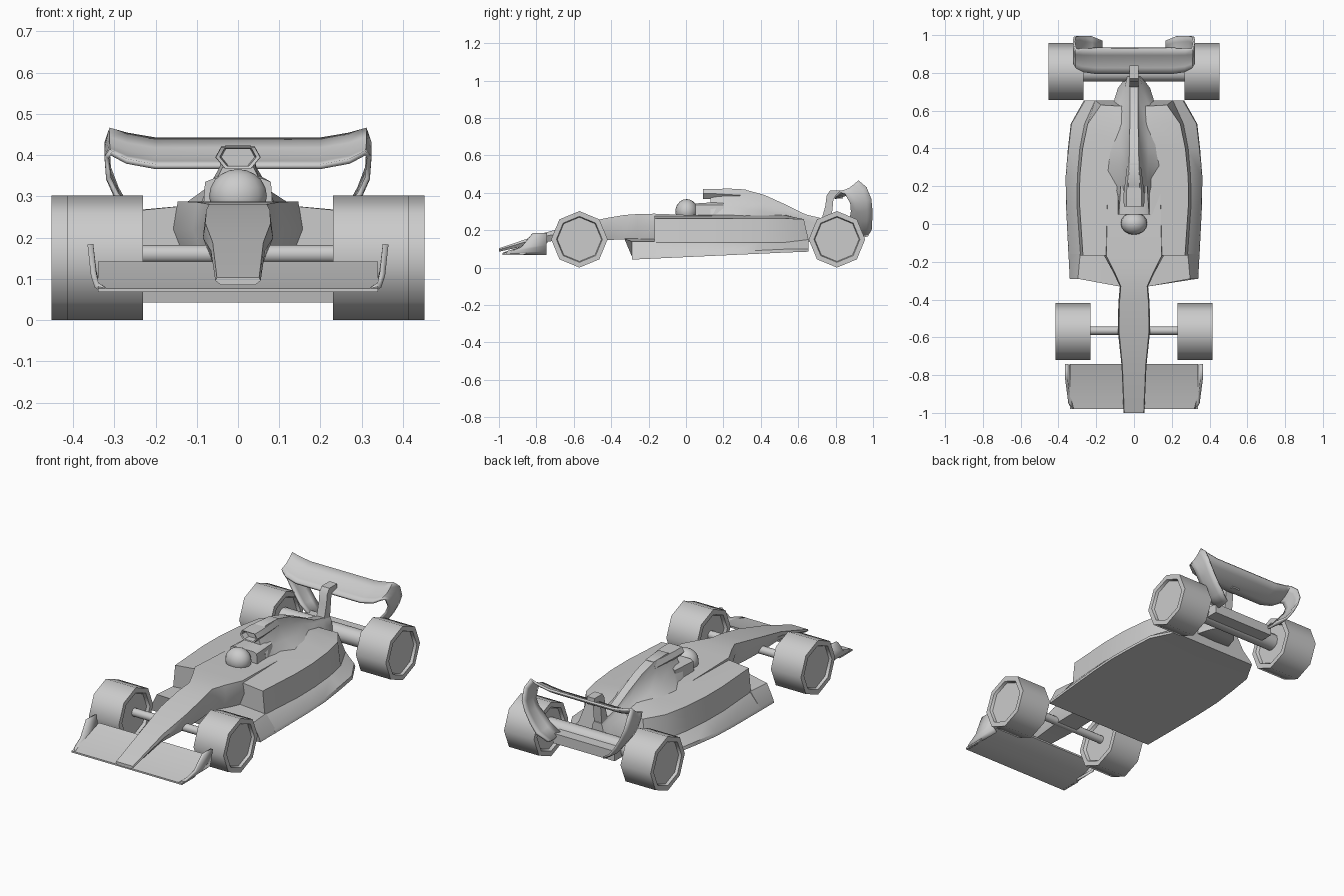
import bpy, bmesh, math

if "Cube" in bpy.data.objects:
    bpy.data.objects.remove(bpy.data.objects["Cube"])


def finish(name, bm, angle=35):
    bmesh.ops.recalc_face_normals(bm, faces=bm.faces[:])
    me = bpy.data.meshes.new(name)
    bm.to_mesh(me)
    bm.free()
    ob = bpy.data.objects.new(name, me)
    bpy.context.collection.objects.link(ob)
    bpy.ops.object.select_all(action='DESELECT')
    ob.select_set(True)
    bpy.context.view_layer.objects.active = ob
    bpy.ops.object.shade_smooth_by_angle(angle=math.radians(angle))
    return ob


def loft(name, rings, angle=35):
    """Skin closed rings of 3D points, capping both ends."""
    bm = bmesh.new()
    vs = [[bm.verts.new(p) for p in r] for r in rings]
    n = len(vs[0])
    for a, b in zip(vs, vs[1:]):
        for i in range(n):
            j = (i + 1) % n
            bm.faces.new((a[i], a[j], b[j], b[i]))
    bm.faces.new(vs[0])
    bm.faces.new(vs[-1])
    return finish(name, bm, angle)


def sym(y, half):
    """Full ring from a half section of (x, z) or (x, z, dy), bottom to top."""
    pts = [(p[0], y + (p[2] if len(p) > 2 else 0), p[1]) for p in half]
    return pts + [(-x, b, z) for x, b, z in reversed(pts) if x > 0]


def strip(name, rows, thick, steps=4):
    """Thin curved plate between front and rear edges: rows of (x, yf, zf, yr, zr)."""
    bm = bmesh.new()
    grid = []
    for x, yf, zf, yr, zr in rows:
        line = []
        for k in range(steps + 1):
            t = k / steps
            sag = -0.012 * math.sin(math.pi * t) if steps > 1 else 0
            line.append(bm.verts.new((x, yf + (yr - yf) * t, zf + (zr - zf) * t + sag)))
        grid.append(line)
    for a, b in zip(grid, grid[1:]):
        for k in range(steps):
            bm.faces.new((a[k], b[k], b[k + 1], a[k + 1]))
    ob = finish(name, bm, 50)
    mod = ob.modifiers.new("thickness", 'SOLIDIFY')
    mod.thickness, mod.offset = thick, 0
    return ob


def turned(name, y, z, profile, sides=8):
    """Lathe around the x axis: profile of (x, radius)."""
    rings = []
    for x, r in profile:
        rings.append([(x, y + r * math.sin(2 * math.pi * i / sides),
                       z + r * math.cos(2 * math.pi * i / sides)) for i in range(sides)])
    return loft(name, rings, 50)


def box(name, x, y0, y1, z0, z1):
    return loft(name, [sym(y, [(x, z0), (x, z1)]) for y in (y0, y1)])


# Eight-sided wheels with recessed hubs, and axles
for s, side in ((-1, "left"), (1, "right")):
    for end, y, xi, xo in (("front", -0.57, 0.23, 0.415), ("rear", 0.807, 0.267, 0.452)):
        prof = [(xi + .015, .115), (xi, .123), (xi, .151), (xo, .151), (xo, .123), (xo - .015, .118)]
        turned(f"{end}_wheel_{side}", y, 0.151, [(s * x, r) for x, r in prof])
turned("front_axle", -0.565, 0.16, [(-.25, .022), (.25, .022)], 12)
turned("rear_axle", 0.80, 0.165, [(-.285, .046), (.285, .046)], 12)
box("rear_beam", 0.19, 0.80, 0.90, 0.13, 0.185)

# Nose and front chassis: y, half width, bottom, top
nose = [(-1, .055, .085, .103), (-.75, .066, .14, .188), (-.57, .085, .145, .235),
        (-.42, .083, .148, .266), (-.33, .075, .15, .281), (-.26, .108, .12, .286),
        (-.17, .157, .12, .288), (.2, .15, .12, .275)]
loft("nose", [sym(y, [(w * .75, zb), (w, zb + (zt - zb) * .6), (w * .93, zt)])
              for y, w, zb, zt in nose])


def floor_z(y):
    return .056 + .046 * y


# Side pods with flared floor: y, pod top half width, pod foot, floor edge
pods = [(-.168, .27, .283, .347), (.1, .288, .302, .36), (.25, .287, .3, .362),
        (.4, .272, .287, .35), (.53, .245, .262, .335)]
rings = [sym(y, [(0, floor_z(y)), (xo, floor_z(y)), (xo - .004, floor_z(y) + .018),
                 (xf, .135), (xt, .263), (.1, .28), (0, .285)]) for y, xt, xf, xo in pods]
rings.append(sym(.655, [(0, .085), (.265, .085), (.258, .1), (.205, .15), (.175, .258, -.025),
                        (.09, .26, -.03), (0, .26, -.03)]))
loft("side_pods", rings)

# Low front shelf of the floor
shelf = []
for y, xo, xf, lift in ((-.29, .34, .297, .04), (-.16, .347, .285, 0)):
    z = floor_z(y)
    shelf.append(sym(y, [(0, z), (xo, z), (xo - .004, z + .018), (xf, .14),
                         (.08, .155, -lift), (0, .155, -lift)]))
loft("floor_front", shelf)

# Engine cover running down to the tail: y, then half section
cover = [(.13, [(.085, .26), (.075, .32), (.05, .345), (.03, .385)]),
         (.2, [(.1, .26), (.07, .325), (.045, .37), (.03, .424)]),
         (.31, [(.16, .26), (.075, .315), (.038, .375), (.026, .418)]),
         (.42, [(.165, .25), (.075, .3), (.033, .35), (.024, .388)]),
         (.53, [(.15, .23), (.075, .275), (.03, .308), (.022, .338)]),
         (.64, [(.11, .14), (.075, .25), (.03, .27), (.022, .284)]),
         (.72, [(.085, .14), (.05, .23), (.03, .25), (.022, .265)]),
         (.78, [(.04, .15), (.035, .21), (.03, .235), (.022, .25)])]
loft("engine_cover", [sym(y, h) for y, h in cover], 40)

# Air intake with a recessed mouth
hexa = [(.032, .368), (.054, .395), (.04, .42)]


def intake(y, k):
    return sym(y, [(x * k, .397 + (z - .397) * k) for x, z in hexa])


loft("air_intake", [intake(.13, .75), intake(.095, .82), intake(.092, 1), intake(.16, 1.02),
                    sym(.32, [(.02, .36), (.035, .385), (.024, .417)])])

# Headrest and helmet
loft("headrest", [sym(.05, [(.085, .26), (.08, .335), (.06, .343)]),
                  sym(.2, [(.085, .26), (.07, .335), (.05, .352)])])
bm = bmesh.new()
bmesh.ops.create_uvsphere(bm, u_segments=16, v_segments=10, radius=1)
for v in bm.verts:
    v.co = (v.co.x * .07, v.co.y * .06 + .003, v.co.z * .065 + .301)
finish("helmet", bm, 60)

# Front wing plane and its raised end plates
wing = [(-.98, .068), (-.98, .077), (-.86, .1), (-.74, .142), (-.74, .132), (-.87, .068)]
loft("front_wing", [[(x, y, z) for y, z in wing] for x in (-.34, .34)])
for s, side in ((-1, "left"), (1, "right")):
    strip(f"front_end_plate_{side}", [(s * .325, -.98, .073, -.745, .073),
                                      (s * .343, -.95, .085, -.745, .09),
                                      (s * .35, -.88, .11, -.745, .12),
                                      (s * .358, -.82, .184, -.742, .184)], .014, 1)

# Rear wing: one ribbon curling down into the end plates and back inwards
half = [(.2, .795, .372, .93, .438), (.27, .805, .385, .928, .45), (.308, .825, .405, .925, .463),
        (.318, .85, .395, .965, .43), (.314, .878, .345, .99, .37), (.295, .882, .305, .995, .32),
        (.262, .876, .265, .995, .26), (.225, .87, .22, .994, .21), (.17, .865, .18, .972, .172)]
strip("rear_wing", [(-r[0],) + r[1:] for r in reversed(half)] + half, .012)

# Swan neck pylon holding the rear wing
neck = [(.72, .775, .24), (.745, .785, .33), (.752, .79, .385), (.77, .808, .412)]
rings = [[(-.024, a, z), (.024, a, z), (.024, b, z), (-.024, b, z)] for a, b, z in neck]
loft("rear_wing_pylon", rings)
box("rear_wing_hook", .024, .775, .84, .37, .412)
